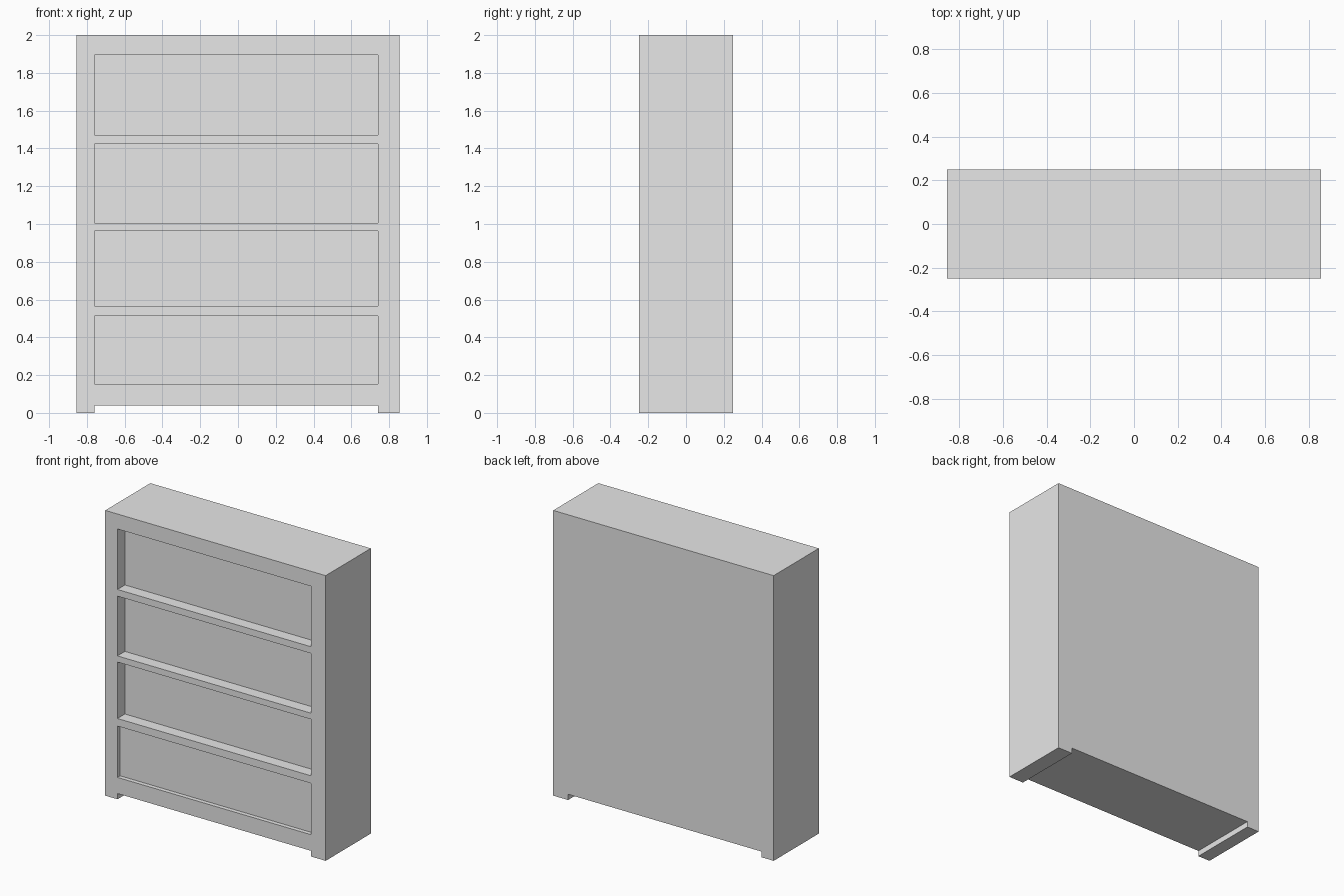
import bpy

if "Cube" in bpy.data.objects:
    bpy.data.objects.remove(bpy.data.objects["Cube"])

HALF_W, HALF_D, HEIGHT = 0.855, 0.25, 2.0
LEFT, RIGHT = -0.76, 0.74

grey = bpy.data.materials.new("light_grey")
grey.diffuse_color = (0.8, 0.8, 0.8, 1.0)
grey.use_nodes = True
grey.node_tree.nodes["Principled BSDF"].inputs["Base Color"].default_value = grey.diffuse_color


def box(name, x0, x1, y0, y1, z0, z1):
    """Axis-aligned box between the given limits."""
    bpy.ops.mesh.primitive_cube_add(size=1)
    obj = bpy.context.object
    obj.name = name
    lo, hi = (x0, y0, z0), (x1, y1, z1)
    for v in obj.data.vertices:
        v.co = [hi[i] if v.co[i] > 0 else lo[i] for i in range(3)]
    obj.data.materials.append(grey)
    return obj


def cut(target, cutter):
    """Subtract the cutter from the target, then remove the cutter."""
    cutter.hide_render = True
    mod = target.modifiers.new("cut", 'BOOLEAN')
    mod.operation = 'DIFFERENCE'
    mod.solver = 'EXACT'
    mod.object = cutter
    bpy.context.view_layer.objects.active = target
    bpy.ops.object.modifier_apply(modifier=mod.name)
    bpy.data.objects.remove(cutter, do_unlink=True)


# Solid cabinet body
cabinet = box("cabinet", -HALF_W, HALF_W, -HALF_D, HALF_D, 0, HEIGHT)

# Gap through the base, leaving a foot runner on each side
cut(cabinet, box("foot_gap", LEFT, RIGHT, -HALF_D - 0.1, HALF_D + 0.1, -0.1, 0.04))

# Front recesses: bottom, top, depth (the lowest is shallower)
recesses = [(0.153, 0.513, 0.03), (0.566, 0.962, 0.083),
            (1.005, 1.424, 0.083), (1.471, 1.895, 0.083)]
for z0, z1, depth in recesses:
    cut(cabinet, box("recess", LEFT, RIGHT, -HALF_D - 0.1, -HALF_D + depth, z0, z1))
